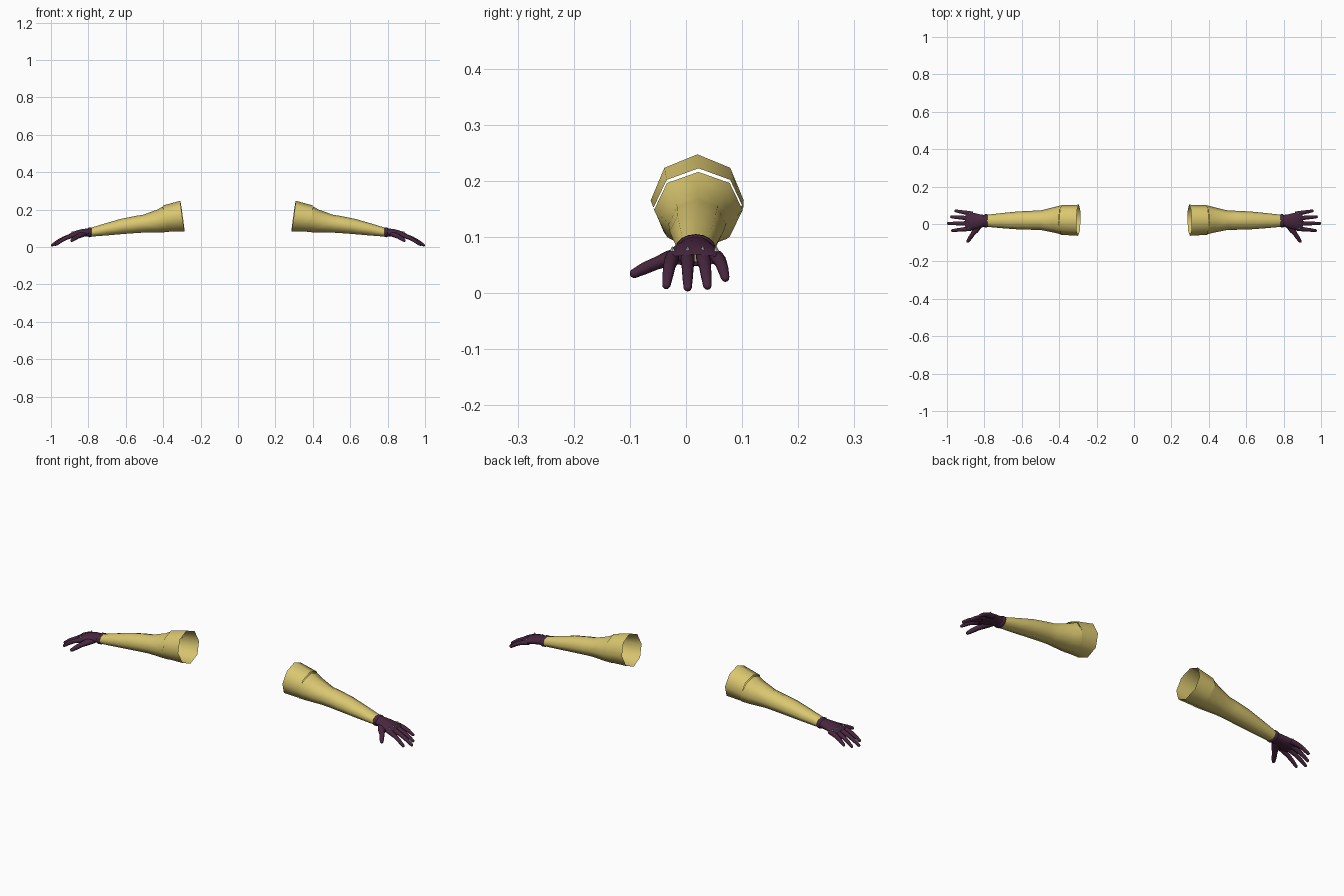
import bpy, bmesh, math
from mathutils import Vector

if "Cube" in bpy.data.objects:
    bpy.data.objects.remove(bpy.data.objects["Cube"])


def material(name, rgb):
    m = bpy.data.materials.new(name)
    m.diffuse_color = (*rgb, 1)
    m.use_nodes = True
    m.node_tree.nodes["Principled BSDF"].inputs["Base Color"].default_value = m.diffuse_color
    return m


YELLOW = material("yellow_cloth", (0.70, 0.57, 0.16))
PURPLE = material("purple_glove", (0.065, 0.02, 0.05))


def finish(name, bm, mat, smooth=True):
    """Turn a bmesh into an object mirrored to the other arm."""
    bmesh.ops.recalc_face_normals(bm, faces=bm.faces)
    me = bpy.data.meshes.new(name)
    bm.to_mesh(me)
    bm.free()
    for p in me.polygons:
        p.use_smooth = smooth
    if mat:
        me.materials.append(mat)
    ob = bpy.data.objects.new(name, me)
    bpy.context.collection.objects.link(ob)
    ob.modifiers.new("other_arm", 'MIRROR').use_axis[0] = True
    return ob


def tube(name, stations, sides, mat, rounded=False):
    """Loft ellipses (x, y, z, half width, half height) along a path."""
    st = [(Vector(s[:3]), s[3], s[4]) for s in stations]
    if rounded:
        p, w, h = st[-1]
        t = (p - st[-2][0]).normalized()
        st += [(p + t * w * 0.6, w * 0.8, h * 0.8),
               (p + t * w * 0.95, w * 0.35, h * 0.35)]
    bm = bmesh.new()
    rings = []
    for i, (p, w, h) in enumerate(st):
        t = (st[min(i + 1, len(st) - 1)][0] - st[max(i - 1, 0)][0]).normalized()
        side = Vector((0, 0, 1)).cross(t).normalized()
        up = t.cross(side)
        ring = []
        for k in range(sides):
            a = 2 * math.pi * k / sides
            ring.append(bm.verts.new(p + up * h * math.cos(a) + side * w * math.sin(a)))
        rings.append(ring)
    for a, b in zip(rings, rings[1:]):
        for k in range(sides):
            n = (k + 1) % sides
            bm.faces.new((a[k], a[n], b[n], b[k]))
    if rounded:
        bm.faces.new(rings[-1])
    return finish(name, bm, mat)


# Sleeve: open upper band and forearm
tube("upper_sleeve", [(0.297, 0.02, 0.165, 0.083, 0.083),
                      (0.39, 0.022, 0.152, 0.08, 0.071)], 8, YELLOW)
tube("forearm_sleeve", [(0.385, 0.022, 0.148, 0.079, 0.07),
                        (0.42, 0.022, 0.139, 0.07, 0.062),
                        (0.50, 0.020, 0.125, 0.052, 0.048),
                        (0.54, 0.020, 0.121, 0.051, 0.046),
                        (0.62, 0.019, 0.110, 0.048, 0.041),
                        (0.70, 0.018, 0.095, 0.041, 0.033),
                        (0.79, 0.017, 0.078, 0.032, 0.023)], 8, YELLOW)

# Glove: cuff ring, palm
tube("glove_cuff", [(0.783, 0.017, 0.079, 0.032, 0.023),
                    (0.786, 0.017, 0.079, 0.036, 0.026),
                    (0.797, 0.017, 0.078, 0.036, 0.026),
                    (0.802, 0.017, 0.078, 0.031, 0.022)], 16, PURPLE)
tube("glove_palm", [(0.795, 0.017, 0.078, 0.032, 0.023),
                    (0.815, 0.016, 0.077, 0.034, 0.021),
                    (0.840, 0.015, 0.074, 0.041, 0.020),
                    (0.868, 0.015, 0.068, 0.047, 0.018),
                    (0.890, 0.015, 0.062, 0.049, 0.0145),
                    (0.900, 0.015, 0.059, 0.046, 0.010)], 16, PURPLE, False)

# Fingers: knuckle y, knuckle x, tip position
fingers = {
    "index": (-0.024, 0.885, (0.971, -0.035, 0.014)),
    "middle": (0.003, 0.888, (0.993, 0.003, 0.010)),
    "ring": (0.030, 0.886, (0.976, 0.038, 0.013)),
    "little": (0.054, 0.878, (0.953, 0.070, 0.027)),
}
for name, (y, x, tip) in fingers.items():
    base = Vector((x - 0.015, y, 0.065))
    end = Vector(tip)
    path = []
    for f, lift, r in ((0, 0, 0.0125), (0.25, 0.005, 0.0125), (0.5, 0.008, 0.0108),
                       (0.75, 0.006, 0.0098), (1, 0, 0.0075)):
        p = base.lerp(end, f) + Vector((0, 0, lift))
        path.append((*p, r, r * 0.95))
    tube(name + "_finger", path, 10, PURPLE, True)
    # Knuckle stud
    bm = bmesh.new()
    bmesh.ops.create_cone(bm, cap_ends=True, segments=8, radius1=0.005,
                          radius2=0.001, depth=0.009)
    bmesh.ops.translate(bm, verts=bm.verts, vec=(x, y, 0.0785))
    finish(name + "_knuckle_stud", bm, None, False)

# Thumb
tube("thumb", [(0.825, 0.000, 0.070, 0.020, 0.015),
               (0.845, -0.030, 0.062, 0.018, 0.014),
               (0.862, -0.053, 0.053, 0.0125, 0.0115),
               (0.876, -0.074, 0.044, 0.0115, 0.011),
               (0.888, -0.092, 0.035, 0.0085, 0.0085)], 10, PURPLE, True)
